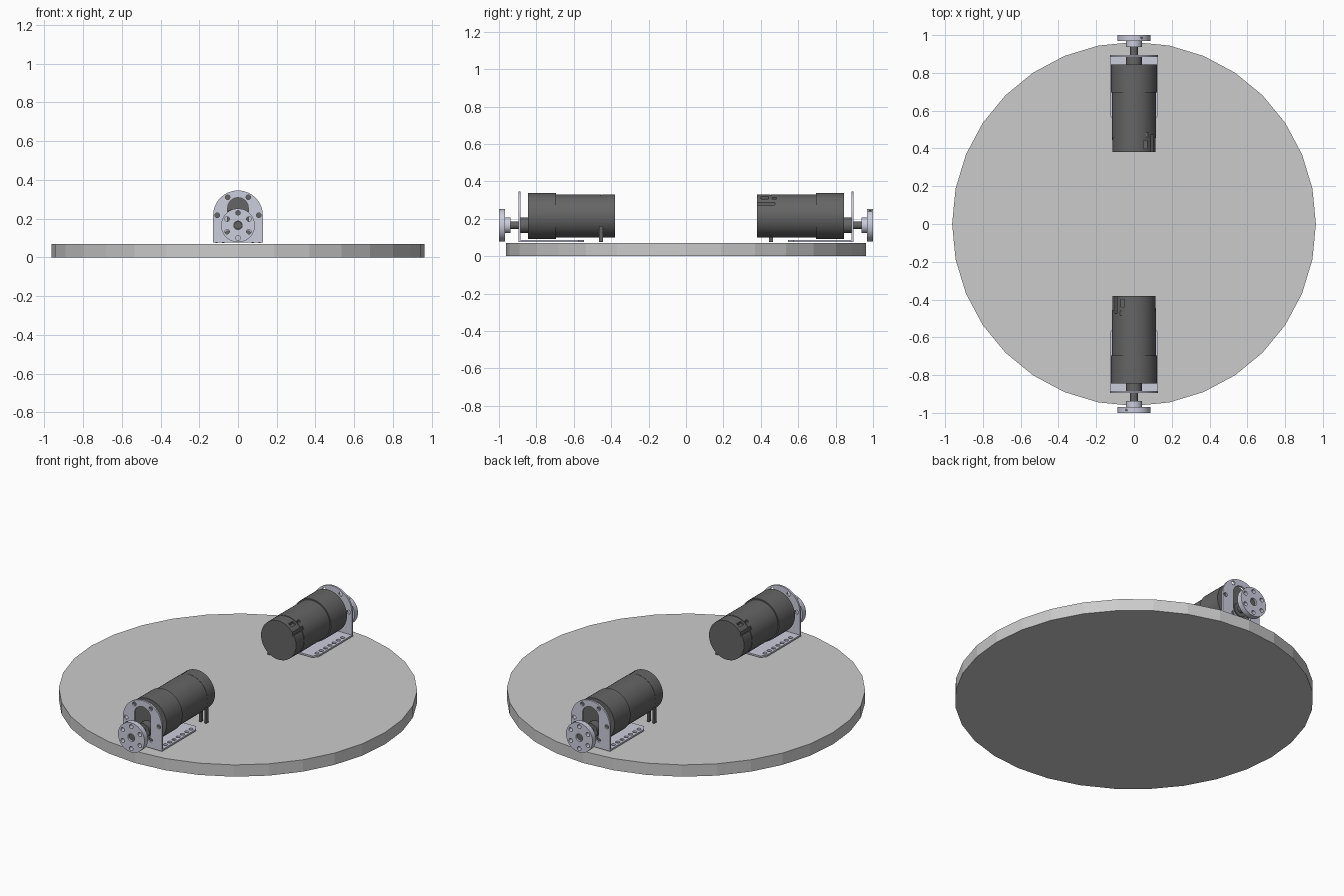
import bpy, bmesh
from math import sin, cos, pi, radians
from mathutils import Matrix

if "Cube" in bpy.data.objects:
    bpy.data.objects.remove(bpy.data.objects["Cube"])

AXIS_Z, SHAFT_Z = 0.215, 0.165
TURN = Matrix.Rotation(pi / 2, 4, 'X')      # local (u, v, depth) -> (x, z, -y)


def material(name, rgb):
    m = bpy.data.materials.new(name)
    m.diffuse_color = (*rgb, 1)
    m.use_nodes = True
    m.node_tree.nodes["Principled BSDF"].inputs["Base Color"].default_value = m.diffuse_color
    return m


DARK = material("dark_grey", (0.13, 0.13, 0.13))
METAL = material("pale_metal", (0.60, 0.61, 0.72))


def link(name, mesh, mat=None, smooth=True):
    ob = bpy.data.objects.new(name, mesh)
    bpy.context.collection.objects.link(ob)
    if mat:
        mesh.materials.clear()
        mesh.materials.append(mat)
    if smooth:
        bpy.ops.object.select_all(action='DESELECT')
        ob.select_set(True)
        bpy.context.view_layer.objects.active = ob
        bpy.ops.object.shade_smooth_by_angle(angle=radians(30))
    return ob


def circle(cx, cy, r, n=20):
    return [(cx + r * cos(2 * pi * i / n), cy + r * sin(2 * pi * i / n)) for i in range(n)]


def arc(cx, cy, r, a0, a1, n=20):
    return [(cx + r * cos(a0 + (a1 - a0) * i / n), cy + r * sin(a0 + (a1 - a0) * i / n))
            for i in range(n + 1)]


def plate(name, loops, d0, d1, mat, upright=True):
    """Outline with holes, extruded from d0 to d1."""
    cu = bpy.data.curves.new(name, 'CURVE')
    cu.dimensions, cu.fill_mode, cu.extrude = '2D', 'BOTH', (d1 - d0) / 2
    for loop in loops:
        s = cu.splines.new('POLY')
        s.points.add(len(loop) - 1)
        for p, (x, y) in zip(s.points, loop):
            p.co = (x, y, 0, 1)
        s.use_cyclic_u = True
    tmp = bpy.data.objects.new(name + "_tmp", cu)
    bpy.context.collection.objects.link(tmp)
    bpy.context.view_layer.update()
    me = bpy.data.meshes.new_from_object(tmp.evaluated_get(bpy.context.evaluated_depsgraph_get()))
    bpy.data.objects.remove(tmp)
    me.transform(Matrix.Translation((0, 0, (d0 + d1) / 2)))
    if upright:
        me.transform(TURN)
    bm = bmesh.new()
    bm.from_mesh(me)
    bmesh.ops.remove_doubles(bm, verts=bm.verts, dist=1e-5)
    bmesh.ops.recalc_face_normals(bm, faces=bm.faces)
    bm.to_mesh(me)
    bm.free()
    return link(name, me, mat)


def lathe(name, profile, z, mat, n=48):
    """Closed turned part along y from (depth, radius) pairs."""
    bm = bmesh.new()
    rings = [[bm.verts.new((x, -d, z + y)) for x, y in circle(0, 0, r, n)] for d, r in profile]
    for a, b in zip(rings, rings[1:]):
        for i in range(n):
            bm.faces.new((a[i], a[(i + 1) % n], b[(i + 1) % n], b[i]))
    bm.faces.new(rings[0])
    bm.faces.new(rings[-1])
    bmesh.ops.recalc_face_normals(bm, faces=bm.faces)
    me = bpy.data.meshes.new(name)
    bm.to_mesh(me)
    bm.free()
    return link(name, me, mat)


def box(name, lo, hi, mat=None):
    bm = bmesh.new()
    bmesh.ops.create_cube(bm, size=1)
    for v in bm.verts:
        v.co = [(a + b) / 2 + c * (b - a) for a, b, c in zip(lo, hi, v.co)]
    me = bpy.data.meshes.new(name)
    bm.to_mesh(me)
    bm.free()
    return link(name, me, mat, False)


# Round base, 32 flat sides
bm = bmesh.new()
bmesh.ops.create_cone(bm, cap_ends=True, segments=32, radius1=0.963, radius2=0.963, depth=0.07,
                      matrix=Matrix.Translation((0, 0, 0.035)) @ Matrix.Rotation(pi / 2, 4, 'Z'))
me = bpy.data.meshes.new("base_disc")
bm.to_mesh(me)
bm.free()
link("base_disc", me, None, False)

parts = []
# Motor can with end cap seam and shallow slots
can = lathe("motor_can", [(0.38, 0.115), (0.452, 0.115), (0.452, 0.113), (0.455, 0.113),
                          (0.455, 0.116), (0.70, 0.116)], AXIS_Z, DARK)
for i, (x0, x1, d0, d1) in enumerate([(-0.09, -0.05, 0.40, 0.44), (-0.075, -0.06, 0.46, 0.485),
                                      (-0.1, -0.09, 0.38, 0.475)]):
    cutter = box(f"slot_cutter_{i}", (x0, -d1, AXIS_Z + (0.05 if i == 2 else 0.09)),
                 (x1, -d0 + (0.01 if i == 2 else 0), AXIS_Z + 0.13))
    mod = can.modifiers.new("slot", 'BOOLEAN')
    mod.operation, mod.object, mod.solver = 'DIFFERENCE', cutter, 'EXACT'
    bpy.context.view_layer.objects.active = can
    bpy.ops.object.modifier_apply(modifier=mod.name)
    bpy.data.objects.remove(cutter)
parts.append(can)

# Gearbox, boss and offset shaft
parts.append(lathe("gearbox", [(0.695, 0.123), (0.845, 0.123)], AXIS_Z, DARK))
parts.append(lathe("gearbox_boss", [(0.84, 0.042), (0.89, 0.042)], SHAFT_Z, DARK, 32))
parts.append(lathe("output_shaft", [(0.88, 0.02), (0.99, 0.02)], SHAFT_Z, DARK, 24))

# Terminals beneath the can
for i, x in enumerate((0.07, 0.105)):
    parts.append(box(f"terminal_{i}", (x, -0.465, 0.075), (x + 0.012, -0.445, 0.16), DARK))

# Bracket: arched upright with slot and bolt holes
arch = [(-0.128, 0.077), (0.128, 0.077)] + arc(0, 0.217, 0.128, 0, pi, 32)
slot = arc(0, 0.255, 0.053, 0, pi) + arc(0, SHAFT_Z, 0.053, pi, 2 * pi)
bolts = [circle(0.107 * cos(a * pi / 3), 0.217 + 0.107 * sin(a * pi / 3), 0.012) for a in range(6)]
parts.append(plate("bracket_upright", [arch, slot] + bolts, 0.884, 0.895, METAL))

# Bracket: foot with two rows of holes
foot = [(-0.128, -0.885), (0.128, -0.885), (0.128, -0.575), (0.105, -0.545),
        (-0.105, -0.545), (-0.128, -0.575)]
holes = [circle(s * 0.105, -0.59 - 0.04 * i, 0.012, 16) for s in (-1, 1) for i in range(7)]
parts.append(plate("bracket_foot", [foot] + holes, 0.077, 0.087, METAL, False))

# Hub: flange with six holes, neck, rim set screw
bore = circle(0, SHAFT_Z, 0.022)
ring = [circle(0.065 * sin(a * pi / 3), SHAFT_Z + 0.065 * cos(a * pi / 3), 0.012) for a in range(6)]
parts.append(plate("hub_flange", [circle(0, SHAFT_Z, 0.087, 48), bore] + ring, 0.968, 1.0, METAL))
parts.append(plate("hub_neck", [circle(0, SHAFT_Z, 0.042, 32), bore], 0.937, 0.968, METAL))
bm = bmesh.new()
tilt = Matrix.Rotation(radians(-28), 4, 'Y')
bmesh.ops.create_cone(bm, cap_ends=True, segments=12, radius1=0.008, radius2=0.008, depth=0.012,
                      matrix=Matrix.Translation((0, -0.984, SHAFT_Z)) @ tilt
                      @ Matrix.Translation((0, 0, 0.083)))
me = bpy.data.meshes.new("hub_set_screw")
bm.to_mesh(me)
bm.free()
parts.append(link("hub_set_screw", me, DARK))

# Second drive unit: half turn about the vertical axis
for ob in parts:
    twin = ob.copy()
    twin.name = "rear_" + ob.name
    twin.matrix_world = Matrix.Rotation(pi, 4, 'Z')
    bpy.context.collection.objects.link(twin)
    ob.name = "front_" + ob.name
